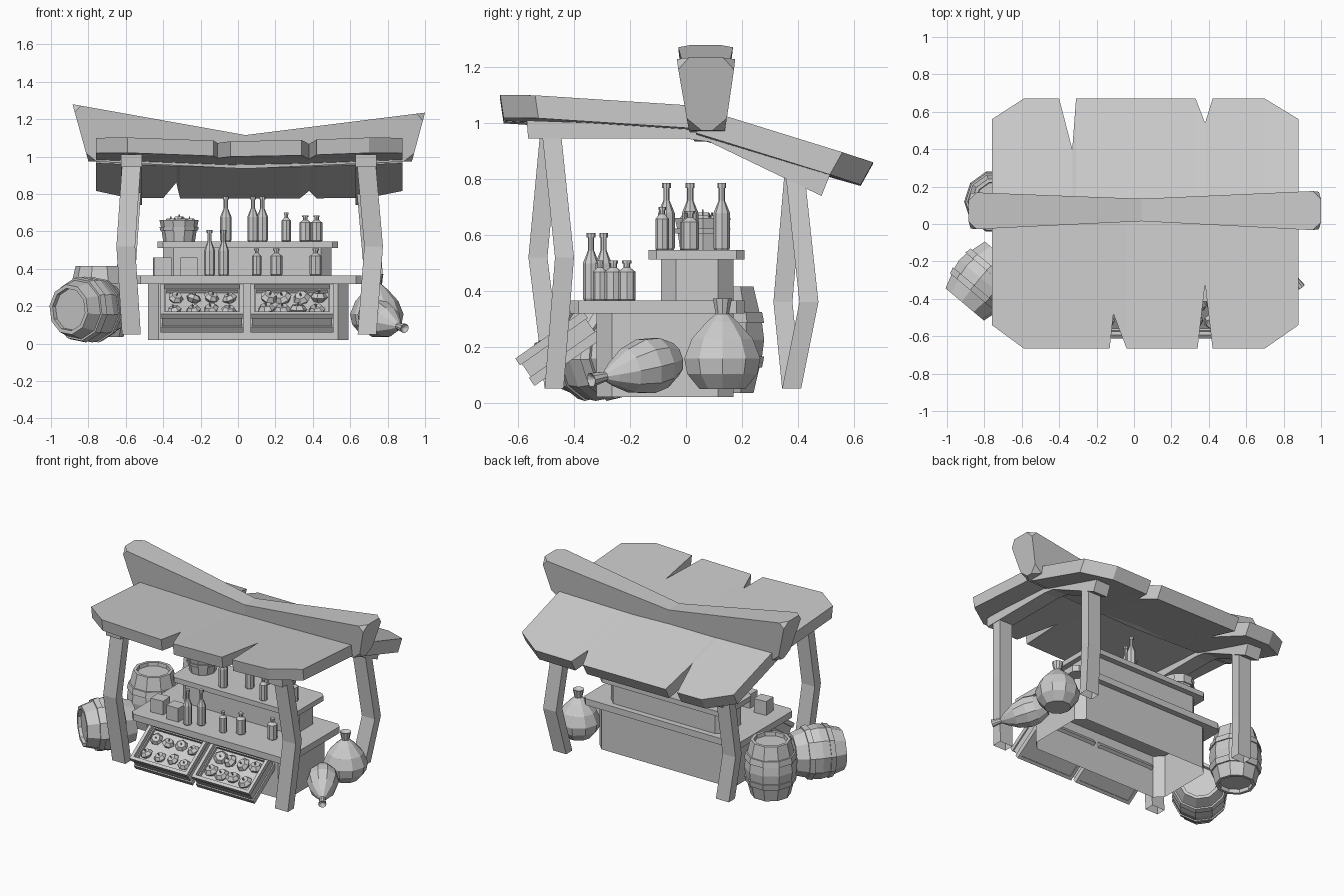
import bpy, bmesh, math, random
from mathutils import Matrix, Vector, Euler

if "Cube" in bpy.data.objects:
    bpy.data.objects.remove(bpy.data.objects["Cube"])

random.seed(4)

def finish(name, bm, M=Matrix()):
    bmesh.ops.remove_doubles(bm, verts=bm.verts, dist=1e-5)
    bmesh.ops.recalc_face_normals(bm, faces=bm.faces)
    me = bpy.data.meshes.new(name)
    bm.to_mesh(me)
    bm.free()
    ob = bpy.data.objects.new(name, me)
    ob.matrix_world = M
    bpy.context.collection.objects.link(ob)
    return ob

def place(x, y, z, rx=0, ry=0, rz=0):
    return Matrix.LocRotScale((x, y, z), Euler([math.radians(a) for a in (rx, ry, rz)]), (1, 1, 1))

def loft_into(bm, rings, bottom=True):
    """Skin through a list of equal-length rings, capped at the end and optionally at the start."""
    R = [[bm.verts.new(p) for p in r] for r in rings]
    n = len(R[0])
    for a, b in zip(R, R[1:]):
        for i in range(n):
            bm.faces.new((a[i], a[(i + 1) % n], b[(i + 1) % n], b[i]))
    if bottom:
        bm.faces.new(R[0][::-1])
    bm.faces.new(R[-1])
    return R

def loft(name, rings, M=Matrix(), bottom=True):
    bm = bmesh.new()
    loft_into(bm, rings, bottom)
    return finish(name, bm, M)

def lathe(name, profile, sides, M=Matrix()):
    rings = [[(r * math.cos(2 * math.pi * i / sides), r * math.sin(2 * math.pi * i / sides), z)
              for i in range(sides)] for r, z in profile]
    return loft(name, rings, M)

def add_box(bm, x0, x1, y0, y1, z0, z1):
    loft_into(bm, [[(x0, y0, z), (x1, y0, z), (x1, y1, z), (x0, y1, z)] for z in (z0, z1)])

def slab(name, x0, x1, y0, y1, z0, z1, c, bottom=True):
    """Board with chamfered plan corners."""
    plan = [(x0 + c, y0), (x1 - c, y0), (x1, y0 + c), (x1, y1 - c),
            (x1 - c, y1), (x0 + c, y1), (x0, y1 - c), (x0, y0 + c)]
    return loft(name, [[(x, y, z) for x, y in plan] for z in (z0, z1)], bottom=bottom)

# Counter and raised display shelf (the bodies are open underneath)
slab("counter_body", -0.48, 0.59, -0.32, 0.17, 0.02, 0.325, 0.055, False)
slab("counter_top", -0.55, 0.66, -0.415, 0.21, 0.32, 0.365, 0.03)
slab("shelf_body", -0.40, 0.50, -0.09, 0.17, 0.36, 0.515, 0.055, False)
slab("shelf_top", -0.43, 0.535, -0.135, 0.21, 0.512, 0.547, 0.03)

# Bent posts: bottom, knee, top
def post(name, xs, ys, zs):
    w, d = 0.05, 0.034
    loft(name, [[(x - w, y - d, z), (x + w, y - d, z), (x + w, y + d, z), (x - w, y + d, z)]
                for x, y, z in zip(xs, ys, zs)], bottom=False)

LX, RX = (-0.57, -0.60, -0.567), (0.69, 0.725, 0.683)
post("front_post_left", LX, (-0.472, -0.53, -0.485), (0.05, 0.52, 1.0))
post("front_post_right", RX, (-0.472, -0.435, -0.485), (0.05, 0.52, 1.0))
post("back_post_left", LX, (0.378, 0.347, 0.388), (0.05, 0.36, 0.84))
post("back_post_right", RX, (0.378, 0.44, 0.388), (0.05, 0.36, 0.84))

# Rafters under the roof
for side, cx in (("left", -0.57), ("right", 0.685)):
    front = [(-0.57, 1.01), (-0.565, 0.945), (0.0, 0.945), (0.11, 0.93), (0.13, 0.985)]
    back = [(0.08, 0.935), (0.485, 0.74), (0.515, 0.815), (0.12, 0.995)]
    for part, prof in (("front", front), ("back", back)):
        loft(f"{part}_rafter_{side}", [[(cx + s, y, z) for y, z in prof] for s in (-0.056, 0.056)])

# Roof panels: strips from the ridge to a notched outer edge, sagging in the middle
def roof(name, edge, ridge, z_of_y, thick, edge_sag):
    def top(x, y, sag):
        return Vector((x, y, z_of_y(y) - sag * (1 - min(1, abs(x - 0.06) / 0.82))))
    t = Vector(thick)
    rings = []
    for x, y in edge:
        a, b = top(x, ridge, 0.03), top(x, y, edge_sag)
        rings.append([a, b, b + t, a + t])
    loft(name, rings)

roof("front_roof", [(-0.76, -0.54), (-0.59, -0.665), (-0.13, -0.665), (-0.11, -0.48), (-0.04, -0.665),
                    (0.34, -0.665), (0.38, -0.32), (0.42, -0.665), (0.70, -0.665), (0.88, -0.54)],
     0.10, lambda y: 1.065 - 0.065 * y, (0, 0.012, -0.082), 0.03)
roof("back_roof", [(-0.76, 0.56), (-0.59, 0.67), (-0.40, 0.67), (-0.33, 0.40), (-0.31, 0.67),
                   (0.33, 0.67), (0.38, 0.54), (0.42, 0.67), (0.70, 0.67), (0.88, 0.56)],
     0.08, lambda y: 1.07 - 0.31 * y, (0, -0.045, -0.08), 0.01)

# Ridge beam: flared ends, pinched middle, clipped end corners
bm = bmesh.new()
def beam(xt, xb, yt0, yt1, yb0, yb1, zt, zb):
    return [(xt, yt0, zt), (xt, yt1, zt), (xb, yb1, zb), (xb, yb0, zb)]
R = loft_into(bm, [beam(-0.885, -0.80, -0.03, 0.17, 0.01, 0.13, 1.28, 0.975),
                   beam(0.04, 0.04, 0.015, 0.135, 0.03, 0.12, 1.115, 0.935),
                   beam(1.0, 0.93, -0.035, 0.178, 0.01, 0.14, 1.235, 0.975)])
bmesh.ops.bevel(bm, geom=R[0] + R[2], offset=0.045, segments=1, affect='VERTICES')
finish("ridge_beam", bm)

# Fruit with a small stem
def fruit(name, M, r):
    lathe(name, [(0, -0.6 * r), (0.6 * r, -0.5 * r), (r, 0), (0.65 * r, 0.5 * r), (0.1 * r, 0.42 * r),
                 (0.1 * r, 0.8 * r), (0, 0.8 * r)], 7, M)

# Tilted display crates hung on the counter front
for side, cx, fr in (("left", -0.192, 0.042), ("right", 0.288, 0.048)):
    M = place(cx, -0.49, 0.243, 35)
    bm = bmesh.new()
    w, d, t = 0.222, 0.148, 0.022
    for o, z0, z1 in ((0, -0.03, 0.0), (0.008, -0.085, -0.03), (0, -0.12, -0.085)):
        a, b = w - o, d - o
        add_box(bm, -a, a, -b, -b + t, z0, z1)
        add_box(bm, -a, a, b - t, b, z0, z1)
        add_box(bm, -a, -a + t, -b + t, b - t, z0, z1)
        add_box(bm, a - t, a, -b + t, b - t, z0, z1)
    add_box(bm, -w + 0.01, w - 0.01, -d + 0.01, d - 0.01, -0.115, -0.05)
    finish(f"crate_{side}", bm, M)
    for i in range(4):
        for j in range(2):
            x = -0.144 + 0.093 * i + 0.012 * j + random.uniform(-0.01, 0.01)
            y = -0.058 + 0.112 * j + random.uniform(-0.01, 0.01)
            tilt = [random.uniform(-25, 25) - 15 * (1 - k) for k in range(2)]
            fruit(f"crate_fruit_{side}_{i}_{j}", M @ place(x, y, -0.034, *tilt), fr)

# Bucket of fruit on the shelf
BX, BY = -0.315, 0.06
lathe("bucket", [(0, 0), (0.085, 0), (0.094, 0.06), (0.102, 0.06), (0.104, 0.078), (0.097, 0.078),
                 (0.105, 0.115), (0.088, 0.115), (0.082, 0.085), (0, 0.085)], 10, place(BX, BY, 0.546))
for i in range(6):
    a = i * math.tau / 5
    r = 0.055 if i < 5 else 0
    fruit(f"bucket_fruit_{i}", place(BX + r * math.cos(a), BY + r * math.sin(a), 0.652 + 0.01 * (i == 5)), 0.036)

# Bottles: tall with sloping shoulders, short with high shoulders
def bottle(name, x, y, z, h, r):
    n = 0.38 * r
    s0, s1 = (0.55, 0.74) if h > 0.2 else (0.72, 0.83)
    lathe(name, [(0, 0), (0.85 * r, 0), (r, 0.03 * h), (r, s0 * h), (n, s1 * h),
                 (n, 0.93 * h), (1.4 * n, 0.93 * h), (1.4 * n, h), (0, h)], 8, place(x, y, z))

for i, (x, y) in enumerate([(-0.065, -0.07), (0.08, 0.015), (0.13, 0.128)]):
    bottle(f"shelf_tall_bottle_{i}", x, y, 0.546, 0.24, 0.03)
for i, (x, y, h, r) in enumerate([(0.258, -0.085, 0.155, 0.025), (0.36, 0.01, 0.14, 0.031), (0.42, 0.015, 0.14, 0.031)]):
    bottle(f"shelf_small_bottle_{i}", x, y, 0.546, h, r)
for i, (x, y) in enumerate([(-0.152, -0.34), (-0.077, -0.295)]):
    bottle(f"counter_tall_bottle_{i}", x, y, 0.365, 0.243, 0.029)
for i, (x, y, r) in enumerate([(0.10, -0.308, 0.025), (0.205, -0.26, 0.032), (0.415, -0.212, 0.032)]):
    bottle(f"counter_small_bottle_{i}", x, y, 0.365, 0.143, r)

# Small boxes on the counter
for i, (x, y, a) in enumerate([(-0.405, -0.28, 4), (-0.262, -0.31, 0)]):
    bm = bmesh.new()
    add_box(bm, -0.046, 0.046, -0.043, 0.043, 0, 0.097)
    finish(f"small_box_{i}", bm, place(x, y, 0.364, 0, 0, a))

# Barrels: one half of the profile is mirrored about the middle
half = [(0, -0.165), (0.105, -0.165), (0.108, -0.19), (0.128, -0.19), (0.150, -0.10), (0.160, -0.10),
        (0.168, -0.06), (0.160, -0.06), (0.168, 0)]
barrel = half + [(r, -z) for r, z in half[-2::-1]]
lathe("standing_barrel", barrel, 10, place(-0.74, 0.12, 0.225))
lathe("lying_barrel", [(r * 1.06, z * 0.86) for r, z in barrel], 10, place(-0.80, -0.305, 0.182, 90, 9, -40))

# Sacks: body, tied neck and flared mouth
sack = [(0, 0), (0.085, 0), (0.132, 0.055), (0.143, 0.11), (0.115, 0.18), (0.06, 0.24), (0.025, 0.27),
        (0.036, 0.325), (0.015, 0.315), (0, 0.31)]
lathe("standing_sack", sack, 10, place(0.742, 0.13, 0.048))
lie = Vector((0.15, -0.22, -0.055)).to_track_quat('Z', 'Y').to_matrix().to_4x4()
lathe("lying_sack", [(0.72 * r, z * 1.12) for r, z in sack], 10,
      Matrix.Translation((0.69, -0.045, 0.155)) @ lie)
